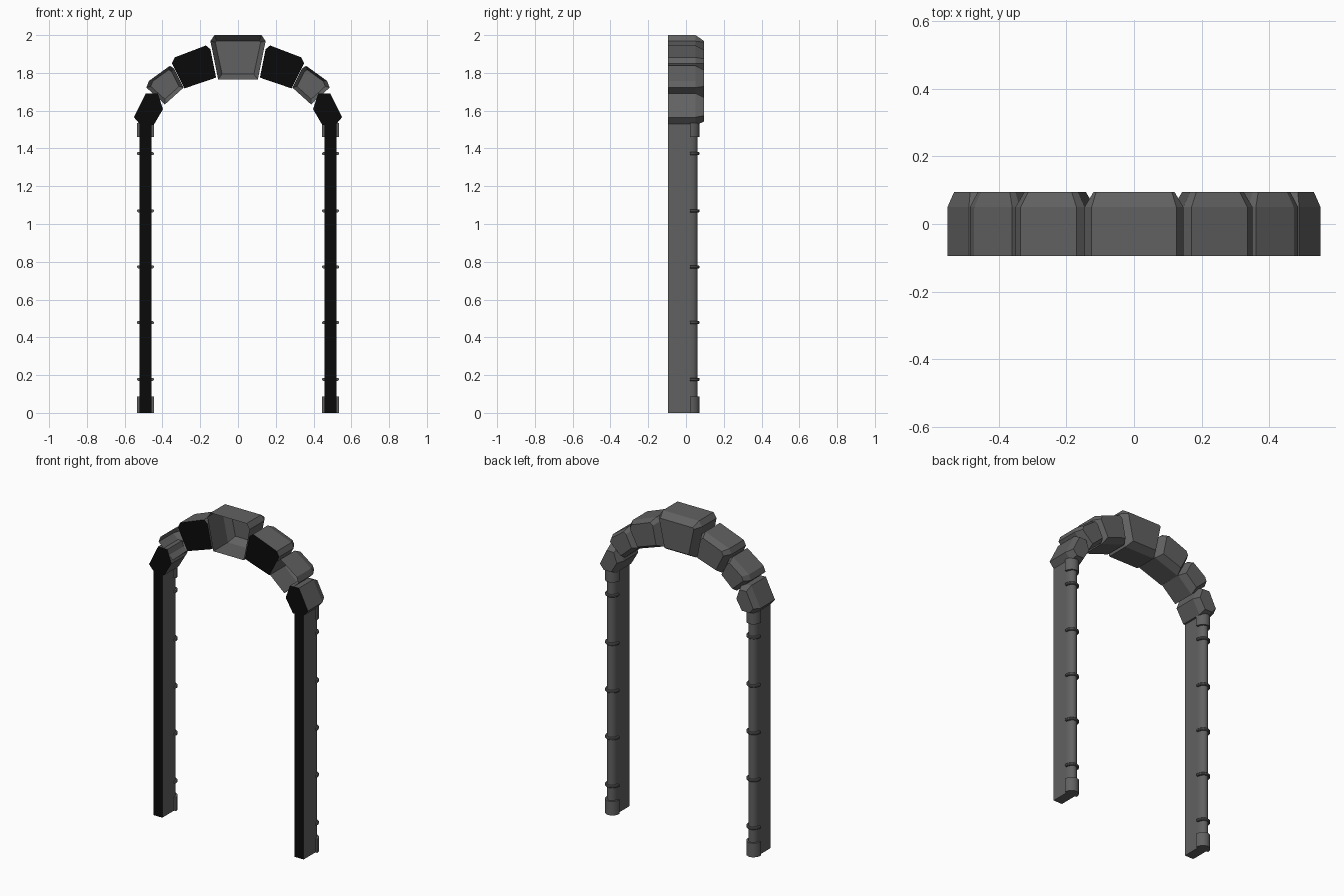
import bpy, bmesh, math

if "Cube" in bpy.data.objects:
    bpy.data.objects.remove(bpy.data.objects["Cube"])

FRONT, MID, BACK = -0.094, 0.05, 0.094


def material(name, v):
    m = bpy.data.materials.new(name)
    m.diffuse_color = (v, v, v, 1)
    m.use_nodes = True
    m.node_tree.nodes["Principled BSDF"].inputs["Base Color"].default_value = m.diffuse_color
    return m


GREY = material("stone grey", 0.12)
BLACK = material("black backing", 0.003)


def finish(name, bm, mirror=True, smooth=False):
    bmesh.ops.recalc_face_normals(bm, faces=bm.faces)
    me = bpy.data.meshes.new(name)
    bm.to_mesh(me)
    bm.free()
    me.materials.append(GREY)
    me.materials.append(BLACK)
    ob = bpy.data.objects.new(name, me)
    bpy.context.collection.objects.link(ob)
    if smooth:
        bpy.ops.object.select_all(action='DESELECT')
        ob.select_set(True)
        bpy.context.view_layer.objects.active = ob
        bpy.ops.object.shade_smooth_by_angle(angle=math.radians(35))
    if mirror:
        ob.modifiers.new("mirror", 'MIRROR').use_mirror_merge = False
    return ob


def stone(name, outer, inner=None, scale=0.76, capped=False, mirror=True):
    """Arch block: outline run back in y, then chamfered to a smaller rear face."""
    n = len(outer)
    cx = sum(p[0] for p in outer) / n
    cz = sum(p[1] for p in outer) / n
    inner = inner or [(cx + (x - cx) * scale, cz + (z - cz) * scale) for x, z in outer]
    bm = bmesh.new()
    rings = [[bm.verts.new((x, y, z)) for x, z in pts]
             for pts, y in ((outer, FRONT), (outer, MID), (inner, BACK))]
    for a, b in zip(rings, rings[1:]):
        for i in range(n):
            j = (i + 1) % n
            bm.faces.new((a[i], a[j], b[j], b[i]))
    bm.faces.new(rings[2])
    if capped:
        bm.faces.new(rings[0]).material_index = 1
    return finish(name, bm, mirror)


# Arch stones: keystone and third stones are hollow and open at the front
stone("keystone",
      [(-0.125, 2.0), (0.125, 2.0), (0.146, 1.968), (0.105, 1.765), (-0.105, 1.765), (-0.146, 1.968)],
      [(-0.112, 1.97), (0.112, 1.97), (0.12, 1.962), (0.084, 1.793), (-0.084, 1.793), (-0.12, 1.962)],
      mirror=False)
stone("upper_stones",
      [(0.17, 1.945), (0.335, 1.882), (0.35, 1.85), (0.283, 1.718), (0.116, 1.775), (0.146, 1.925)],
      scale=0.78, capped=True)
stone("middle_stones",
      [(0.36, 1.838), (0.472, 1.757), (0.485, 1.722), (0.387, 1.633), (0.288, 1.722), (0.338, 1.822)])
stone("lower_stones",
      [(0.425, 1.69), (0.488, 1.692), (0.551, 1.565), (0.515, 1.523), (0.447, 1.523), (0.397, 1.608)],
      capped=True)

# Flat part of each pillar, with black front
PX, JOIN = 0.49, 0.022
bm = bmesh.new()
bmesh.ops.create_cube(bm, size=1)
for v in bm.verts:
    v.co = (PX + v.co.x * 0.062, FRONT + (v.co.y + 0.5) * (JOIN - FRONT), (v.co.z + 0.5) * 1.535)
bm.normal_update()
for f in bm.faces:
    if f.normal.y < -0.9:
        f.material_index = 1
finish("pillar_backings", bm)


def half_round(name, z0, z1, rx, ry, lip=0.0):
    """Half-round drum behind the pillar, with an optional chamfer at the rims."""
    bm = bmesh.new()
    levels = [(z0, 0), (z1, 0)]
    if lip:
        levels = [(z0, lip), (z0 + lip, 0), (z1 - lip, 0), (z1, lip)]
    rings = []
    for z, d in levels:
        rings.append([bm.verts.new((PX + (rx - d) * math.cos(t), JOIN + (ry - d) * math.sin(t), z))
                      for t in (math.pi * i / 10 for i in range(11))])
    n = 11
    for a, b in zip(rings, rings[1:]):
        for i in range(n):
            j = (i + 1) % n
            bm.faces.new((a[i], a[j], b[j], b[i]))
    bm.faces.new(rings[0])
    bm.faces.new(rings[-1])
    return finish(name, bm, smooth=True)


# Round columns with bases, capitals and thin bands
half_round("column_shafts", 0.0, 1.535, 0.031, 0.04)
half_round("column_bases", 0.0, 0.088, 0.044, 0.05)
half_round("column_capitals", 1.46, 1.535, 0.044, 0.05)
for i, z in enumerate((0.178, 0.478, 0.773, 1.07, 1.373)):
    half_round(f"column_band_{i + 1}", z - 0.008, z + 0.008, 0.044, 0.05, 0.004)
